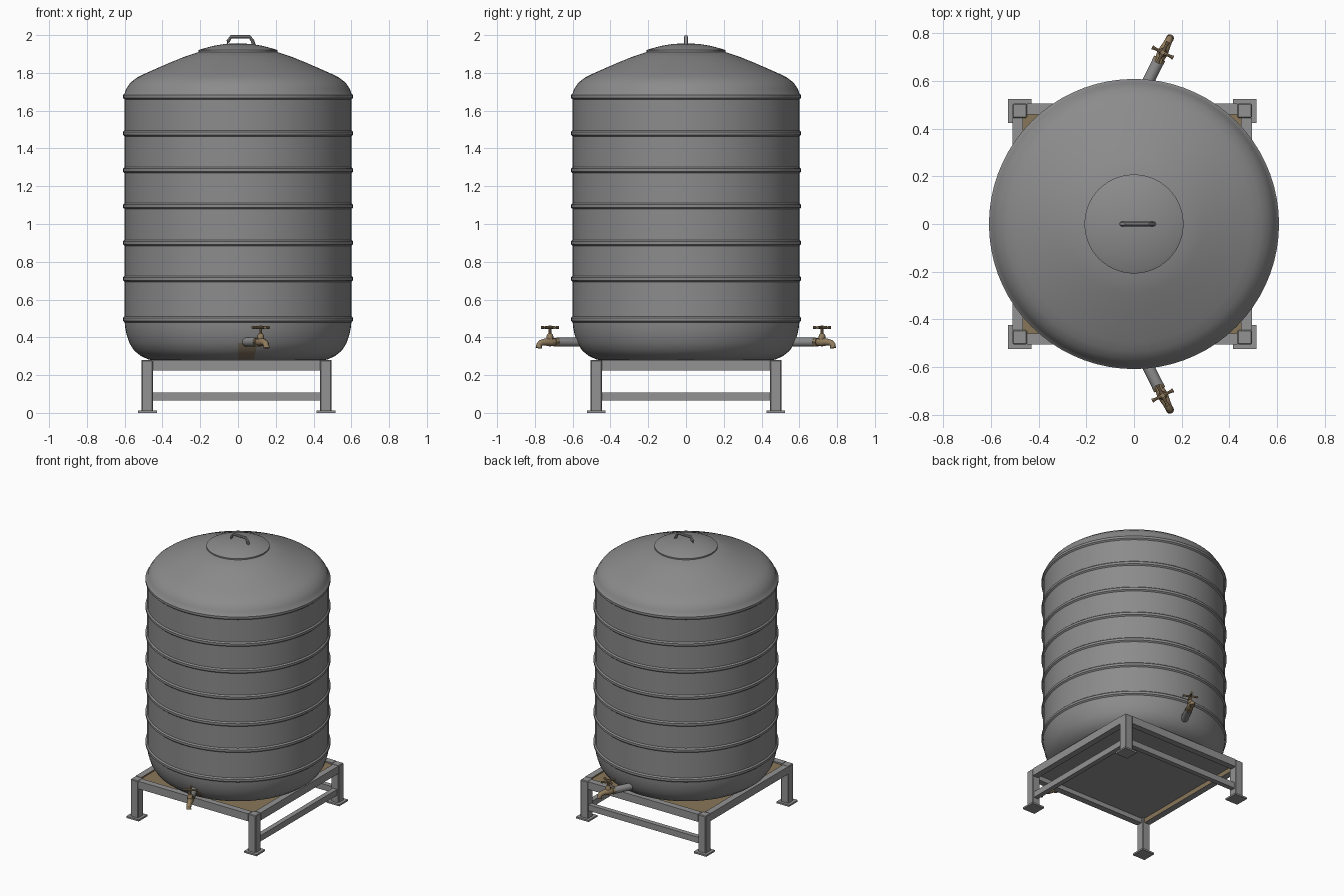
import bpy, bmesh, math
from mathutils import Vector, Matrix

if "Cube" in bpy.data.objects:
    bpy.data.objects.remove(bpy.data.objects["Cube"])


def material(name, rgb):
    m = bpy.data.materials.new(name)
    m.diffuse_color = (*rgb, 1)
    m.use_nodes = True
    m.node_tree.nodes["Principled BSDF"].inputs["Base Color"].default_value = m.diffuse_color
    return m


STEEL = material("tank grey", (0.26, 0.26, 0.26))
FRAME = material("frame grey", (0.29, 0.29, 0.29))
RUST = material("rust brown", (0.25, 0.18, 0.10))
BRASS = material("brass", (0.28, 0.20, 0.11))
STAIN = material("stain", (0.22, 0.17, 0.11))


def finish(name, bm, mats, smooth=False):
    bmesh.ops.recalc_face_normals(bm, faces=bm.faces)
    me = bpy.data.meshes.new(name)
    bm.to_mesh(me)
    bm.free()
    ob = bpy.data.objects.new(name, me)
    bpy.context.collection.objects.link(ob)
    for m in mats:
        me.materials.append(m)
    if smooth:
        bpy.ops.object.select_all(action='DESELECT')
        ob.select_set(True)
        bpy.context.view_layer.objects.active = ob
        bpy.ops.object.shade_smooth_by_angle(angle=math.radians(40))
    return ob


def box(name, lo, hi, mats, bevel=0.0):
    bm = bmesh.new()
    lo, hi = Vector(lo), Vector(hi)
    bmesh.ops.create_cube(bm, size=1, matrix=Matrix.Translation((lo + hi) / 2)
                          @ Matrix.Diagonal((*(hi - lo), 1)))
    if bevel:
        bmesh.ops.bevel(bm, geom=bm.edges[:], offset=bevel, segments=1, affect='EDGES')
    return finish(name, bm, mats)


def lathe(name, profile, mats, steps=72):
    bm = bmesh.new()
    vs = [bm.verts.new((r, 0, z)) for r, z in profile]
    es = [bm.edges.new(p) for p in zip(vs, vs[1:])]
    bmesh.ops.spin(bm, geom=vs + es, axis=(0, 0, 1), cent=(0, 0, 0),
                   angle=math.tau, steps=steps)
    bmesh.ops.remove_doubles(bm, verts=bm.verts, dist=1e-4)
    return finish(name, bm, mats, True)


def tube(name, points, radii, mat, sides=12):
    """Sweep a round section along points, with one radius per point."""
    bm = bmesh.new()
    pts = [Vector(p) for p in points]
    rings = []
    for i, p in enumerate(pts):
        t = (pts[min(i + 1, len(pts) - 1)] - pts[max(i - 1, 0)]).normalized()
        ref = Vector((0, 0, 1)) if abs(t.z) < 0.95 else Vector((1, 0, 0))
        u = t.cross(ref).normalized()
        w = t.cross(u)
        rings.append([bm.verts.new(p + radii[i] * (u * math.cos(a) + w * math.sin(a)))
                      for a in (math.tau * k / sides for k in range(sides))])
    for a, b in zip(rings, rings[1:]):
        for k in range(sides):
            n = (k + 1) % sides
            bm.faces.new((a[k], a[n], b[n], b[k]))
    bm.faces.new(rings[0])
    bm.faces.new(rings[-1])
    return finish(name, bm, [mat], True)


# Tank shell: rounded base, ribbed wall, domed shoulder
profile = [(0, 0.275), (0.43, 0.275), (0.475, 0.283), (0.515, 0.302), (0.55, 0.33),
           (0.575, 0.37), (0.59, 0.415), (0.598, 0.455)]
for z in (0.495, 0.71, 0.90, 1.095, 1.285, 1.48, 1.675):
    profile += [(0.6, z - 0.016), (0.609, z - 0.008), (0.609, z + 0.008), (0.6, z + 0.016)]
profile += [(0.592, 1.715), (0.568, 1.75), (0.535, 1.775), (0.495, 1.795), (0.43, 1.824),
            (0.363, 1.853), (0.29, 1.883), (0.205, 1.912), (0, 1.92)]
tank = lathe("tank", profile, [STEEL, STAIN])
# Stain below the front tap
for p in tank.data.polygons:
    c = p.center
    if p.normal.y < -0.1 and 0 < c.x < 0.08 and c.z < 0.38 and c.y < -0.48:
        p.material_index = 1

# Lid with a rim and a shallow dome
lathe("lid", [(0.2, 1.90), (0.208, 1.905), (0.208, 1.92), (0.195, 1.926), (0.13, 1.943),
              (0.07, 1.953), (0, 1.957)], [STEEL], 48)

# Lid handle: bent flat bar
path = [(-0.058, 1.945), (-0.052, 1.968), (-0.036, 1.991), (0.062, 1.991),
        (0.078, 1.968), (0.084, 1.945)]
tube("lid_handle", [(x, 0, z) for x, z in path], [0.0095] * 6, STEEL, 8)

# Stand: legs and foot plates
L, R, F, B = -0.51, 0.495, -0.505, 0.505
T = 0.06
for sx, x0 in (("left", L), ("right", R - T)):
    for sy, y0 in (("front", F), ("back", B - T)):
        box(f"leg_{sy}_{sx}", (x0, y0, 0.008), (x0 + T, y0 + T, 0.28), [FRAME], 0.004)
        box(f"foot_{sy}_{sx}", (x0 - 0.02, y0 - 0.02, 0),
            (x0 + T + 0.02, y0 + T + 0.02, 0.012), [FRAME])

# Top rails on all sides
W = 0.045
rails = [box("top_rail_front", (L + T, F, 0.225), (R - T, F + W, 0.28), [FRAME]),
         box("top_rail_back", (L + T, B - W, 0.225), (R - T, B, 0.28), [FRAME]),
         box("top_rail_left", (L, F + T, 0.225), (L + W, B - T, 0.28), [FRAME, RUST]),
         box("top_rail_right", (R - W, F + T, 0.225), (R, B - T, 0.28), [FRAME, RUST])]
# Rusted inner faces of the side rails
for r, s in ((rails[2], 1), (rails[3], -1)):
    for p in r.data.polygons:
        if p.normal.x * s > 0.9:
            p.material_index = 1

# Lower braces at the back and right
box("brace_back", (L + T, B - 0.045, 0.065), (R - T, B - 0.01, 0.108), [FRAME])
box("brace_right", (R - 0.045, F + T, 0.065), (R - 0.01, B - T, 0.108), [FRAME])

# Support plate: rusted on top
plate = box("support_plate", (L + W, F + W, 0.258), (R - W, B - W, 0.27), [FRAME, RUST])
for p in plate.data.polygons:
    if p.normal.z > 0.9:
        p.material_index = 1

# Taps on the front and back
for side, s in (("front", -1), ("back", 1)):
    d = Vector((0.45, 0.893 * s, 0))
    n = Vector((-d.y, d.x, 0))
    base = Vector((0.045, 0.57 * s, 0.375))

    def at(t, z=0.0, base=base, d=d):
        return base + d * t + Vector((0, 0, z))

    tube(f"pipe_{side}", [at(0), at(0.125)], [0.025] * 2, STEEL, 14)
    tube(f"tap_collar_{side}", [at(0.12), at(0.14)], [0.026] * 2, BRASS, 6)
    tube(f"tap_spout_{side}",
         [at(0.13), at(0.15), at(0.17), at(0.20), at(0.222, -0.004), at(0.232, -0.015),
          at(0.235, -0.032)], [0.017, 0.021, 0.023, 0.018, 0.016, 0.016, 0.017], BRASS)
    tube(f"tap_bonnet_{side}", [at(0.168, 0.01), at(0.168, 0.036), at(0.168, 0.045)],
         [0.019, 0.017, 0.01], BRASS, 8)
    tube(f"tap_stem_{side}", [at(0.168, 0.04), at(0.168, 0.088)], [0.007] * 2, BRASS, 8)
    # Cross handle with knobbed ends
    for k, v in enumerate((d, n)):
        c = at(0.168, 0.077)
        tube(f"tap_handle_{side}_{k}", [c + v * q for q in (-0.05, -0.03, 0, 0.03, 0.05)],
             [0.009, 0.006, 0.009, 0.006, 0.009], BRASS, 8)
